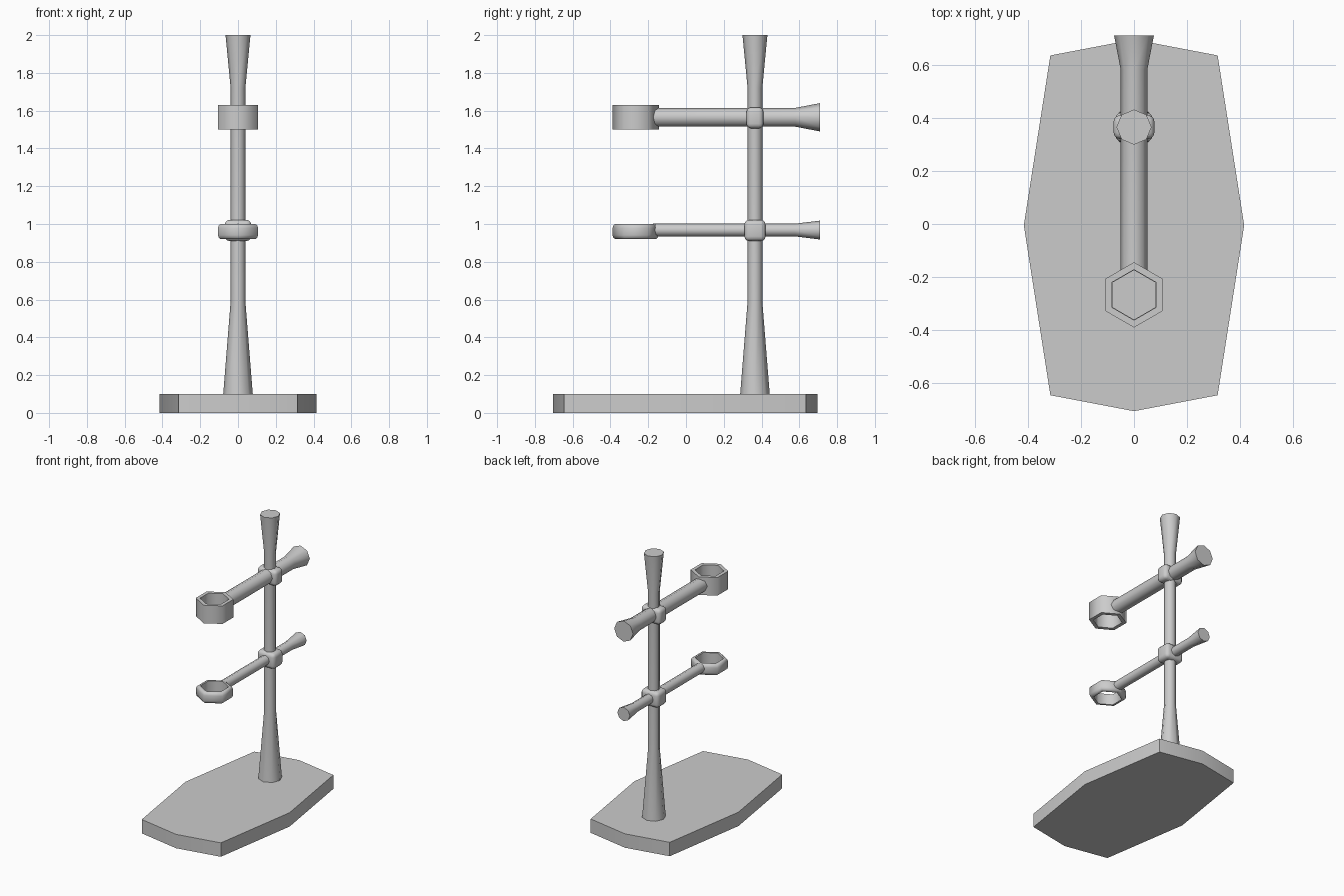
import bpy, math
from mathutils import Vector

if "Cube" in bpy.data.objects:
    bpy.data.objects.remove(bpy.data.objects["Cube"])

POST_Y = 0.365
RING_Y = -0.267
SMOOTH = math.radians(65)


def make(name, verts, faces, loc=(0, 0, 0), bevel=0):
    mesh = bpy.data.meshes.new(name)
    mesh.from_pydata(verts, [], faces)
    ob = bpy.data.objects.new(name, mesh)
    ob.location = loc
    bpy.context.collection.objects.link(ob)
    bpy.ops.object.select_all(action='DESELECT')
    ob.select_set(True)
    bpy.context.view_layer.objects.active = ob
    if bevel:
        mod = ob.modifiers.new("bevel", 'BEVEL')
        mod.width = bevel
        mod.segments = 3
        bpy.ops.object.modifier_apply(modifier=mod.name)
    bpy.ops.object.shade_smooth_by_angle(angle=SMOOTH)
    return ob


def stack(rings, closed=False):
    """Join equal rings of points; cap the ends, or loop round when closed."""
    n = len(rings[0])
    verts = [p for r in rings for p in r]
    m = len(rings)
    faces = []
    for k in range(m if closed else m - 1):
        a, b = k * n, ((k + 1) % m) * n
        for i in range(n):
            j = (i + 1) % n
            faces.append((a + i, a + j, b + j, b + i))
    if not closed:
        faces.append(tuple(reversed(range(n))))
        faces.append(tuple(range((m - 1) * n, m * n)))
    return verts, faces


def circle(r, h, n, along_y=False):
    pts = []
    for i in range(n):
        a = 2 * math.pi * i / n + math.pi / 2
        x, y = r * math.cos(a), r * math.sin(a)
        pts.append((x, h, -y) if along_y else (x, y, h))
    return pts


def turned(name, profile, loc, n=8, along_y=False, closed=False):
    return make(name, *stack([circle(r, h, n, along_y) for r, h in profile], closed), loc)


def collar(name, half, loc, bevel):
    x, y, z = half
    base = [(-x, -y), (x, -y), (x, y), (-x, y)]
    return make(name, *stack([[(a, b, h) for a, b in base] for h in (-z, z)]), loc, bevel)


# base plate: long octagon
outline = [(0.415, 0), (0.315, 0.64), (0, 0.7), (-0.315, 0.64),
           (-0.415, 0), (-0.315, -0.64), (0, -0.7), (0.315, -0.64)]
make("base_plate", *stack([[(x, y, h) for x, y in outline] for h in (0, 0.1)]), (0, -0.005, 0))

# upright post, flared at both ends
turned("post", [(0.079, 0.09), (0.039, 0.59), (0.039, 1.72), (0.066, 2.0)], (0, POST_Y, 0))

# arms with flared back ends
for name, z, r, r_end in (("upper_arm", 1.565, 0.05, 0.075), ("lower_arm", 0.968, 0.034, 0.05)):
    turned(name, [(r, -0.174), (r, 0.58), (r_end, 0.71)], (0, 0, z), along_y=True)

# clamp collars where the arms cross the post
collar("upper_collar", (0.077, 0.045, 0.056), (0, POST_Y, 1.562), 0.025)
collar("lower_collar", (0.07, 0.056, 0.056), (0, POST_Y, 0.966), 0.025)

# upper ring: tall hexagonal holder
turned("upper_ring", [(0.095, 1.5), (0.123, 1.5), (0.123, 1.63), (0.095, 1.63)],
       (0, RING_Y, 0), n=6, closed=True)

# lower ring: shallower, with a rounded outer edge
turned("lower_ring", [(0.093, 0.921), (0.106, 0.92), (0.117, 0.926), (0.122, 0.941),
                      (0.122, 0.979), (0.117, 0.994), (0.106, 1.0), (0.093, 0.999)],
       (0, RING_Y, 0), n=6, closed=True)
